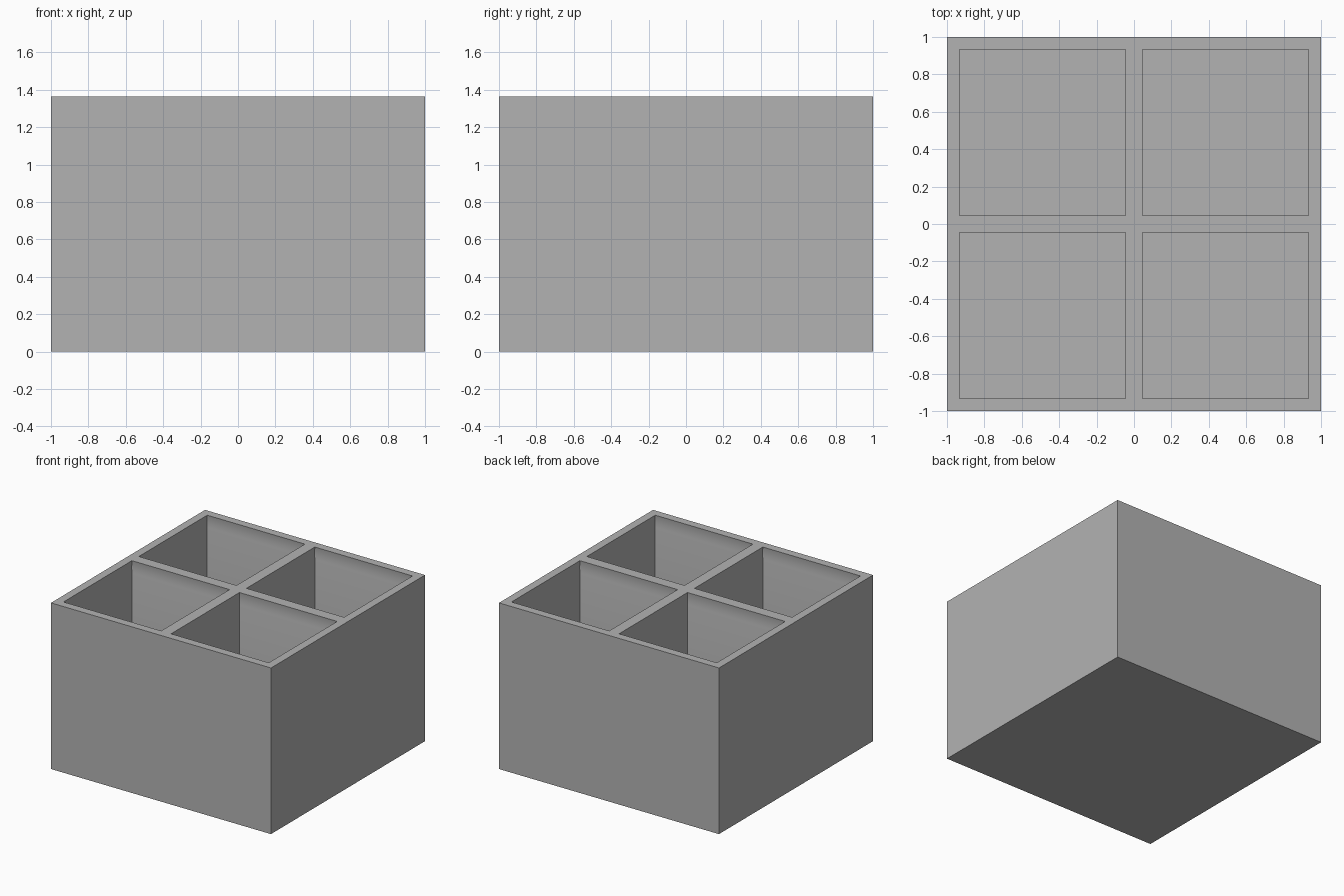
import bpy
import bmesh
from mathutils import Vector

HEIGHT = 1.365
FLOOR = 0.07
CUTS = (-0.933, -0.045, 0.045, 0.933)   # wall lines, same in x and y

if "Cube" in bpy.data.objects:
    bpy.data.objects.remove(bpy.data.objects["Cube"], do_unlink=True)

grey = bpy.data.materials.new("plain grey")
grey.use_nodes = True
colour = (0.45, 0.45, 0.45, 1)
grey.diffuse_color = colour
grey.node_tree.nodes["Principled BSDF"].inputs["Base Color"].default_value = colour


def top_faces(bm):
    bm.normal_update()
    return [f for f in bm.faces if f.normal.z > 0.9 and f.calc_center_median().z > HEIGHT - 0.01]


def lower_ring(bm, face, z, spread):
    """Add a wall ring: inset the face, then move it to height z."""
    centre = face.calc_center_median()
    corners = [v.co.copy() for v in face.verts]
    bmesh.ops.inset_individual(bm, faces=[face], thickness=0.01, use_even_offset=True)
    for v in face.verts:
        old = min(corners, key=lambda c: (c.xy - v.co.xy).length)
        out = Vector((1 if old.x > centre.x else -1, 1 if old.y > centre.y else -1))
        v.co = (old.x + out.x * spread, old.y + out.y * spread, z)


# Outer block
bm = bmesh.new()
bmesh.ops.create_cube(bm, size=2)
for v in bm.verts:
    v.co.z = HEIGHT if v.co.z > 0 else 0

# Rim and dividers marked out on the top
for axis in (Vector((1, 0, 0)), Vector((0, 1, 0))):
    for cut in CUTS:
        faces = top_faces(bm)
        edges = {e for f in faces for e in f.edges}
        verts = {v for f in faces for v in f.verts}
        bmesh.ops.bisect_plane(bm, geom=faces + list(edges) + list(verts),
                               plane_co=axis * cut, plane_no=axis)

# Four compartments, each with a shallow groove under the rim
cells = [f for f in top_faces(bm) if f.calc_area() > 0.5]
for cell in cells:
    for depth, spread in ((0.065, 0.007), (0.095, -0.007), (HEIGHT - FLOOR, 0)):
        lower_ring(bm, cell, HEIGHT - depth, spread)

bmesh.ops.recalc_face_normals(bm, faces=bm.faces)
mesh = bpy.data.meshes.new("divided_box")
bm.to_mesh(mesh)
bm.free()
mesh.materials.append(grey)
box = bpy.data.objects.new("divided_box", mesh)
bpy.context.collection.objects.link(box)
bpy.ops.object.select_all(action="DESELECT")
box.select_set(True)
bpy.context.view_layer.objects.active = box
bpy.ops.object.shade_smooth_by_angle(angle=0.6)
